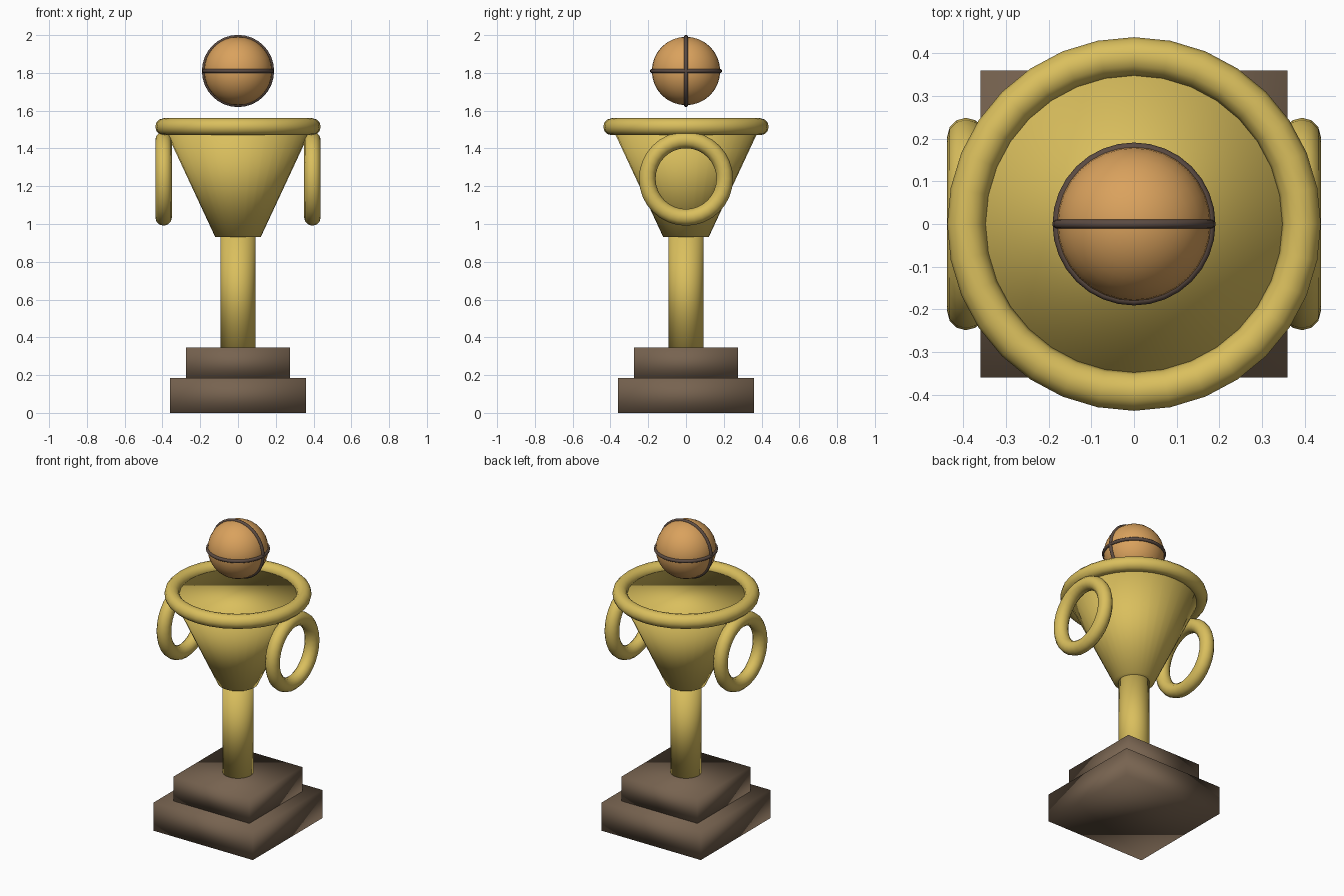
import bpy
import math

if "Cube" in bpy.data.objects:
    bpy.data.objects.remove(bpy.data.objects["Cube"])


def material(name, color):
    m = bpy.data.materials.new(name)
    m.diffuse_color = (*color, 1.0)
    m.use_nodes = True
    m.node_tree.nodes["Principled BSDF"].inputs["Base Color"].default_value = m.diffuse_color
    return m


GOLD = material("gold", (0.70, 0.52, 0.11))
ORANGE = material("orange", (0.70, 0.36, 0.11))
WOOD = material("wood_brown", (0.185, 0.125, 0.08))
SEAM = material("seam_dark_brown", (0.105, 0.07, 0.055))


def finish(name, mat):
    """Name, colour and smooth the newly added part."""
    ob = bpy.context.object
    ob.name = name
    ob.data.materials.append(mat)
    bpy.ops.object.shade_smooth()
    return ob


def block(name, half, z0, z1):
    bpy.ops.mesh.primitive_cube_add(size=1, location=(0, 0, (z0 + z1) / 2))
    bpy.context.object.scale = (2 * half, 2 * half, z1 - z0)
    bpy.ops.object.transform_apply(location=False, rotation=False, scale=True)
    return finish(name, WOOD)


def round_part(name, r0, r1, z0, z1):
    bpy.ops.mesh.primitive_cone_add(vertices=32, radius1=r0, radius2=r1,
                                    depth=z1 - z0, location=(0, 0, (z0 + z1) / 2))
    return finish(name, GOLD)


def ring(name, mat, major, minor, loc, rot=(0, 0, 0), minor_segments=12):
    bpy.ops.mesh.primitive_torus_add(major_radius=major, minor_radius=minor,
                                     major_segments=32, minor_segments=minor_segments,
                                     location=loc, rotation=rot)
    return finish(name, mat)


# Stepped square base
block("base_lower", 0.36, 0.0, 0.185)
block("base_upper", 0.275, 0.185, 0.345)

# Stem and closed flaring cup
round_part("stem", 0.092, 0.092, 0.345, 0.93)
round_part("cup", 0.12, 0.393, 0.93, 1.515)
ring("cup_rim", GOLD, 0.393, 0.045, (0, 0, 1.515))

# Upright ring handles on both sides
for side, label in ((-1, "left"), (1, "right")):
    ring("handle_" + label, GOLD, 0.205, 0.044, (side * 0.394, 0, 1.24),
         (0, math.pi / 2, 0))

# Floating ball with two crossing seams
BALL = (0, 0, 1.81)
bpy.ops.mesh.primitive_uv_sphere_add(segments=32, ring_count=16, radius=0.181, location=BALL)
finish("ball", ORANGE)
ring("seam_level", SEAM, 0.18, 0.011, BALL)
ring("seam_upright", SEAM, 0.18, 0.011, BALL, (math.pi / 2, 0, 0))
